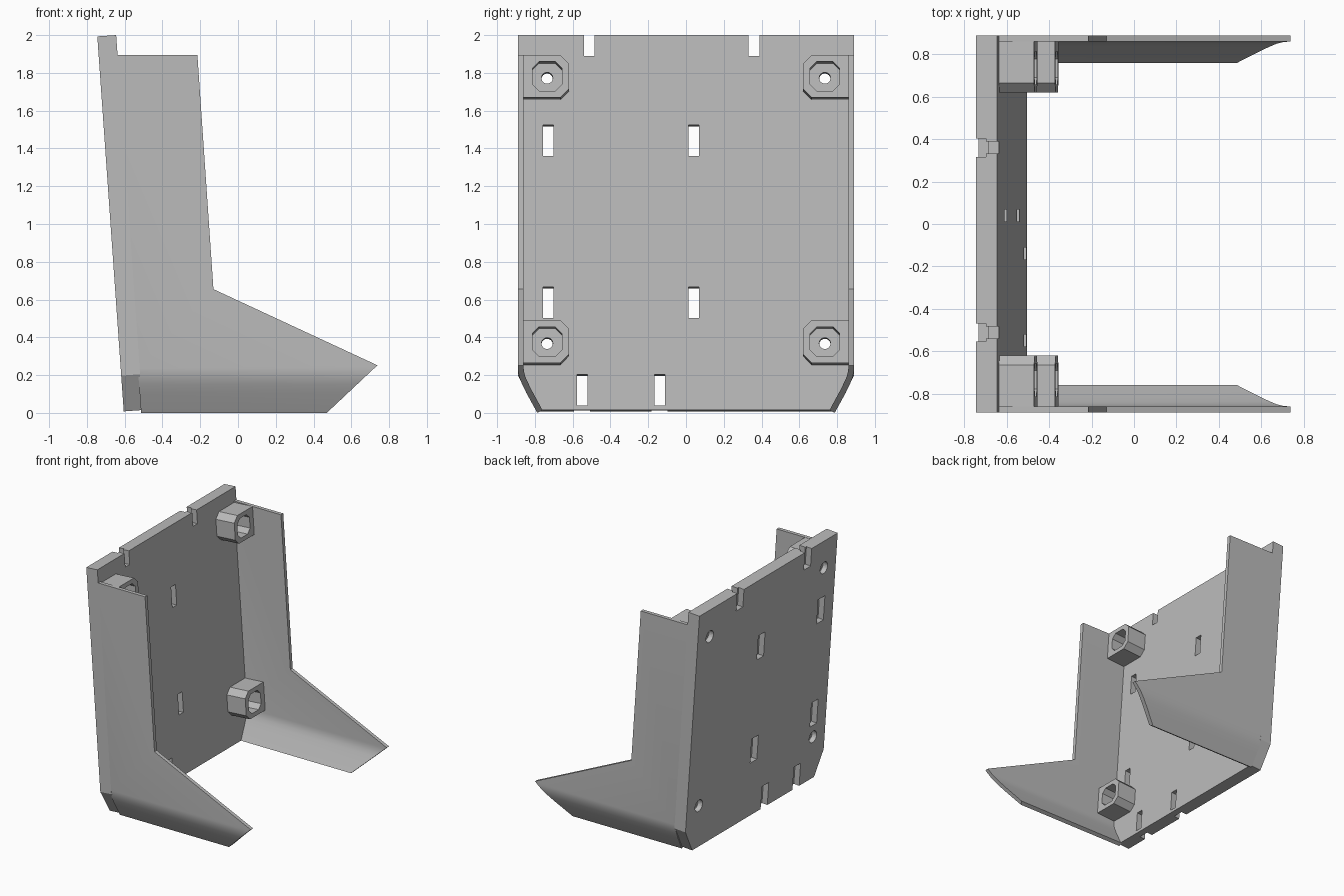
import bpy, bmesh, math
from mathutils import Matrix

cube = bpy.data.objects.get("Cube")
if cube:
    bpy.data.objects.remove(cube, do_unlink=True)

grey = bpy.data.materials.new("plain_grey")
grey.use_nodes = True
grey.diffuse_color = (0.5, 0.5, 0.5, 1)
grey.node_tree.nodes["Principled BSDF"].inputs["Base Color"].default_value = (0.5, 0.5, 0.5, 1)

# Leaning frame of the back plate: local x = thickness, z = up the plate
LEAN = Matrix.Translation((-0.605, 0, 0.008)) @ Matrix.Rotation(math.radians(-4.03), 4, 'Y')
THICK, HEIGHT = 0.1, 1.99


def prism(name, outline, start, end, axis='X', matrix=None):
    """Extrude a 2D outline along x (outline in y, z) or along y (outline in x, z)."""
    bm = bmesh.new()
    place = (lambda a, b: (start, a, b)) if axis == 'X' else (lambda a, b: (a, start, b))
    face = bm.faces.new([bm.verts.new(place(a, b)) for a, b in outline])
    side = bmesh.ops.extrude_face_region(bm, geom=[face])["geom"]
    step = end - start
    move = (step, 0, 0) if axis == 'X' else (0, step, 0)
    bmesh.ops.translate(bm, vec=move, verts=[v for v in side if isinstance(v, bmesh.types.BMVert)])
    bmesh.ops.recalc_face_normals(bm, faces=bm.faces)
    if matrix:
        bm.transform(matrix)
    mesh = bpy.data.meshes.new(name)
    bm.to_mesh(mesh)
    bm.free()
    mesh.materials.append(grey)
    obj = bpy.data.objects.new(name, mesh)
    bpy.context.collection.objects.link(obj)
    return obj


def combine(obj, tool, operation='DIFFERENCE'):
    mod = obj.modifiers.new("combine", 'BOOLEAN')
    mod.operation, mod.solver, mod.object = operation, 'EXACT', tool
    bpy.context.view_layer.objects.active = obj
    bpy.ops.object.modifier_apply(modifier=mod.name)
    bpy.data.objects.remove(tool, do_unlink=True)


def rect(y0, y1, z0, z1):
    return [(y0, z0), (y1, z0), (y1, z1), (y0, z1)]


def circle(y, z, r, n=24):
    return [(y + r * math.cos(2 * math.pi * i / n), z + r * math.sin(2 * math.pi * i / n)) for i in range(n)]


def octagon(y, z, half, cut):
    pts = [(half - cut, half), (half, half - cut)]
    ring = pts + [(a, -b) for a, b in reversed(pts)]
    ring += [(-a, -b) for a, b in pts] + [(-a, b) for a, b in reversed(pts)]
    return [(y + a, z + b) for a, b in ring]


# Back plate with chamfered lower corners
half_plate = [(0.785, 0), (0.89, 0.19), (0.89, HEIGHT)]
plate = prism("back_plate", half_plate + [(-y, z) for y, z in reversed(half_plate)], 0, THICK, matrix=LEAN)

# Stepped hook slots: narrow at the front, wider and longer at the back
slots = [(y, z, z + 0.165) for y in (-0.73, 0.04) for z in (0.488, 1.348)]
slots += [(y, 0.025, 0.188) for y in (-0.55, -0.14)]
slots += [(y, 1.88, 2.1) for y in (-0.512, 0.36)]
for y, low, high in slots:
    combine(plate, prism("slot", rect(y - 0.028, y + 0.028, low, high), -0.1, 0.2, matrix=LEAN))
    combine(plate, prism("recess", rect(y - 0.043, y + 0.043, low - 0.036, high), -0.1, 0.048, matrix=LEAN))

# Screw holes with wider heads on the back, and hollow standoffs around them
for row, z in (("lower", 0.352), ("upper", 1.76)):
    for side, s in (("left", 1), ("right", -1)):
        y = 0.735 * s
        combine(plate, prism("hole", circle(y, z, 0.03), -0.1, 0.2, matrix=LEAN))
        combine(plate, prism("head", circle(y, z, 0.048), -0.1, 0.04, matrix=LEAN))
        outline = [(0.865, 0.113), (0.665, 0.113), (0.62, 0.068),
                   (0.62, -0.068), (0.665, -0.113), (0.865, -0.113)]
        post = prism(f"{row}_{side}_standoff", [(a * s, z + b) for a, b in outline],
                     THICK - 0.004, THICK + 0.166, matrix=LEAN)
        combine(post, prism("pocket", octagon(y, z, 0.078, 0.035), 0.13, 0.5, matrix=LEAN))
        combine(post, prism("hole", circle(y, z, 0.03), -0.1, 0.5, matrix=LEAN))

# Thin side walls: a section curling in at the bottom, trimmed to the side profile
outer = [(0.89, 2), (0.89, 0.235), (0.887, 0.21), (0.88, 0.182), (0.868, 0.152), (0.845, 0.105), (0.787, 0)]
inner = [(0.76, 0.015), (0.817, 0.12), (0.838, 0.163), (0.85, 0.19), (0.857, 0.215), (0.86, 0.24), (0.86, 2)]
profile = [(-0.513, 0), (0.47, 0), (0.738, 0.252), (-0.13, 0.655), (-0.215, 1.895), (-0.65, 1.895)]
for side, s in (("left", 1), ("right", -1)):
    wall = prism(f"{side}_wall", [(y * s, z) for y, z in outer + inner], -1, 1)
    combine(wall, prism("trim", profile, -1.5, 1.5, 'Y'), 'INTERSECT')
    bpy.ops.object.select_all(action='DESELECT')
    wall.select_set(True)
    bpy.context.view_layer.objects.active = wall
    bpy.ops.object.shade_smooth_by_angle(angle=math.radians(25))
